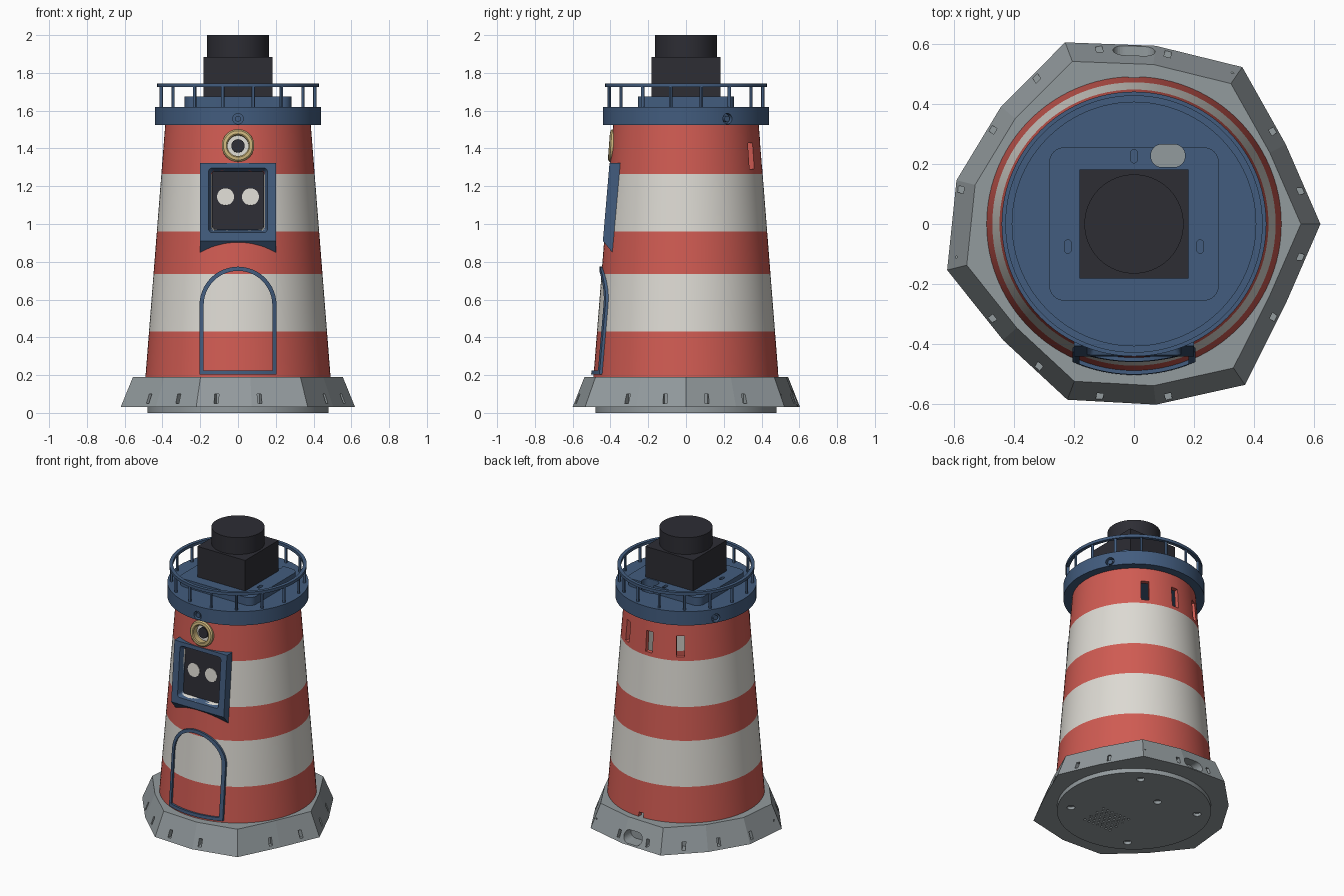
import bpy, bmesh, math
from mathutils import Matrix, Vector

if "Cube" in bpy.data.objects:
    bpy.data.objects.remove(bpy.data.objects["Cube"])

T, R = Matrix.Translation, Matrix.Rotation
PI = math.pi


def material(name, rgb):
    m = bpy.data.materials.new(name)
    m.diffuse_color = (*rgb, 1)
    m.use_nodes = True
    m.node_tree.nodes["Principled BSDF"].inputs["Base Color"].default_value = m.diffuse_color
    return m


RED = material("brick red", (0.63, 0.105, 0.085))
WHITE = material("warm white", (0.72, 0.70, 0.65))
GREY = material("stone grey", (0.29, 0.325, 0.34))
BLUE = material("navy blue", (0.055, 0.108, 0.21))
BLACK = material("charcoal", (0.026, 0.026, 0.034))
TAN = material("sand", (0.60, 0.46, 0.20))


def finish(name, bm, *mats):
    bmesh.ops.recalc_face_normals(bm, faces=bm.faces)
    me = bpy.data.meshes.new(name)
    bm.to_mesh(me)
    bm.free()
    ob = bpy.data.objects.new(name, me)
    bpy.context.collection.objects.link(ob)
    for m in mats:
        me.materials.append(m)
    return ob


def smooth(ob, angle=30):
    bpy.ops.object.select_all(action='DESELECT')
    ob.select_set(True)
    bpy.context.view_layer.objects.active = ob
    bpy.ops.object.shade_smooth_by_angle(angle=math.radians(angle))
    return ob


def loft(bm, rings, close=False, cap=True):
    """Skin equal-length rings of points."""
    vs = [[bm.verts.new(p) for p in r] for r in rings]
    n = len(vs[0])
    pairs = list(zip(vs, vs[1:])) + ([(vs[-1], vs[0])] if close else [])
    for a, b in pairs:
        for i in range(n):
            j = (i + 1) % n
            bm.faces.new((a[i], a[j], b[j], b[i]))
    if cap and not close:
        bm.faces.new(vs[0])
        bm.faces.new(vs[-1])


def lathe(bm, profile, close=False, mat=Matrix(), n=96):
    loft(bm, [[mat @ Vector((r * math.cos(2 * PI * i / n), r * math.sin(2 * PI * i / n), z))
               for i in range(n)] for r, z in profile], close)


def cyl(bm, r, z0, z1, mat=Matrix(), n=32):
    lathe(bm, [(r, z0), (r, z1)], mat=mat, n=n)


def box(bm, size, mat):
    bmesh.ops.create_cube(bm, size=1, matrix=mat @ Matrix.Diagonal((*size, 1)))


def round_rect(hx, hy, r, n=8):
    return [(sx * (hx - r) + r * math.cos(a0 + PI / 2 * k / n), sy * (hy - r) + r * math.sin(a0 + PI / 2 * k / n))
            for sx, sy, a0 in ((1, 1, 0), (-1, 1, PI / 2), (-1, -1, PI), (1, -1, 1.5 * PI)) for k in range(n + 1)]


def slab(bm, poly, z0, z1, mat=Matrix(), s0=1.0):
    loft(bm, [[mat @ Vector((x * s, y * s, z)) for x, y in poly] for z, s in ((z0, s0), (z1, 1))])


def cut(ob, bm):
    """Subtract a bmesh from an object and drop the cutter."""
    cutter = finish("cutter", bm)
    cutter.hide_render = True
    mod = ob.modifiers.new("cut", 'BOOLEAN')
    mod.operation, mod.solver, mod.object = 'DIFFERENCE', 'EXACT', cutter
    bpy.context.view_layer.objects.active = ob
    bpy.ops.object.modifier_apply(modifier=mod.name)
    bpy.data.objects.remove(cutter)


def tower_r(z):
    return 0.49 - 0.0784 * (z - 0.19)


def facing(y, z, slope=0.0784):
    """Local x right, y up the wall, z outwards from the front."""
    return T((0, y, z)) @ R(PI / 2 - math.atan(slope), 4, 'X')


def spoke(deg, r, z):
    """Local x outwards at an angle around the tower."""
    return R(math.radians(deg), 4, 'Z') @ T((r, 0, z))


WINDOW = facing(-0.4216, 1.125, 0.0854)
LENS = facing(-tower_r(1.415), 1.415)


def window_cut(bm):
    slab(bm, round_rect(0.163, 0.18, 0.02), -0.045, 0.02, WINDOW, s0=0.85)


# Tower shell with painted bands
bands = [0.18, 0.43, 0.735, 0.96, 1.265, 1.54]
bm = bmesh.new()
lathe(bm, [(tower_r(z), z) for z in bands] + [(tower_r(z) - 0.03, z) for z in reversed(bands)], close=True)
tower = finish("tower", bm, RED, WHITE)
bm = bmesh.new()
for a in (60, 90, 120):
    box(bm, (0.2, 0.05, 0.14), spoke(a, tower_r(1.36), 1.36))
box(bm, (0.035, 0.2, 0.08), T((0, 0.49, 0.18)))
window_cut(bm)
cyl(bm, 0.057, -0.1, 0.06, LENS)
cut(tower, bm)
for p in tower.data.polygons:
    p.material_index = sum(p.center.z > b for b in bands[1:-1]) % 2
smooth(tower)

# Rough thirteen-sided rock base
radii = [.62, .57, .634, .597, .646, .59, .608, .64, .582, .625, .605, .65, .57]
rock = [(r * math.cos(2 * PI * i / 13), r * math.sin(2 * PI * i / 13)) for i, r in enumerate(radii)]
bm = bmesh.new()
slab(bm, [(x * 0.895, y * 0.895) for x, y in rock], 0.03, 0.19, s0=1 / 0.895)
base = finish("rock_base", bm, GREY)
bm = bmesh.new()
for k in range(16):
    box(bm, (0.07, 0.022, 0.05), spoke(11.25 + 22.5 * k, 0.567, 0.075))
slab(bm, round_rect(0.07, 0.04, 0.039), -0.7, -0.5, T((0, 0, 0.08)) @ R(PI / 2, 4, 'X'))
cut(base, bm)

# Bottom plate with screw holes and sound holes
bm = bmesh.new()
cyl(bm, 0.48, 0, 0.035, n=96)
plate = finish("bottom_plate", bm, GREY)
bm = bmesh.new()
for k in range(4):
    cyl(bm, 0.025, -0.02, 0.02, spoke(56 + 90 * k, 0.395, 0), 20)
cyl(bm, 0.025, -0.02, 0.02, T((-0.04, 0.18, 0)), 20)
for j in range(7):
    for i in range(7 - j % 2):
        cyl(bm, 0.008, -0.02, 0.015, T((-0.04 + 0.034 * (i + 0.5 * (j % 2)), -0.28 + 0.03 * j, 0)), 8)
cut(plate, bm)
smooth(plate)

# Gallery deck and raised platform
screws = (-90, 30, 150)
bm = bmesh.new()
cyl(bm, 0.44, 1.525, 1.62, n=96)
deck = finish("gallery_deck", bm, BLUE)
bm = bmesh.new()
slab(bm, round_rect(0.282, 0.255, 0.05), 1.61, 1.675)
platform = finish("platform", bm, BLUE)


def port(bm):
    slab(bm, round_rect(0.057, 0.038, 0.037), 1.45, 1.75, T((0.113, 0.227, 0)))


bm = bmesh.new()
port(bm)
for a in screws:
    cyl(bm, 0.028, -0.03, 0.03, spoke(a, 0.44, 1.557) @ R(PI / 2, 4, 'Y'), 24)
cut(deck, bm)
bm = bmesh.new()
port(bm)
for x, y in ((0, 0.225), (-0.22, -0.075), (0.22, -0.075)):
    slab(bm, round_rect(0.011, 0.022, 0.0105), 1.655, 1.7, T((x, y, 0)))
cut(platform, bm)
smooth(deck)
smooth(platform)
bm = bmesh.new()
for a in screws:
    cyl(bm, 0.016, -0.04, -0.005, spoke(a, 0.44, 1.557) @ R(PI / 2, 4, 'Y'), 20)
smooth(finish("deck_screws", bm, BLUE))

# Railing
bm = bmesh.new()
lathe(bm, [(0.405, 1.725), (0.428, 1.725), (0.428, 1.745), (0.405, 1.745)], close=True)
smooth(finish("hand_rail", bm, BLUE))
bm = bmesh.new()
for k in range(16):
    cyl(bm, 0.009, 1.61, 1.73, spoke(11.25 + 22.5 * k, 0.414, 0), 12)
smooth(finish("rail_posts", bm, BLUE))

# Lamp housing
bm = bmesh.new()
box(bm, (0.364, 0.364, 0.225), T((0, 0, 1.7725)))
finish("lamp_box", bm, BLACK)
bm = bmesh.new()
cyl(bm, 0.165, 1.87, 2.0, n=64)
smooth(finish("lamp_cap", bm, BLACK))

# Window frame with sloped underside, dark panel and two round lights
bm = bmesh.new()
side = [(-0.405, 1.322), (-0.335, 1.322), (-0.37, 0.826), (-0.44, 0.91)]
loft(bm, [[(x, y, z) for y, z in side] for x in (-0.2, 0.2)])
frame = finish("window_frame", bm, BLUE)
bm = bmesh.new()
window_cut(bm)
cut(frame, bm)
bm = bmesh.new()
slab(bm, round_rect(0.137, 0.158, 0.02), -0.06, -0.035, WINDOW @ T((0, 0.006, 0)))
finish("window_panel", bm, BLACK)
bm = bmesh.new()
for x in (-0.066, 0.066):
    cyl(bm, 0.045, -0.04, -0.032, WINDOW @ T((x, 0.022, 0)))
smooth(finish("window_lights", bm, WHITE))

# Round porthole
bm = bmesh.new()
lathe(bm, [(0.056, -0.035), (0.056, 0.01), (0.062, 0.014), (0.078, 0.012), (0.086, 0.004), (0.086, -0.035)],
      True, LENS, 48)
smooth(finish("porthole_ring", bm, TAN))
bm = bmesh.new()
cyl(bm, 0.0575, -0.05, -0.03, LENS)
smooth(finish("porthole_back", bm, WHITE))
bm = bmesh.new()
cyl(bm, 0.035, -0.05, -0.012, LENS)
smooth(finish("porthole_lens", bm, BLACK))


# Arched door trim wrapped around the wall
def door_outline(h, z0, d):
    pts = [(h * math.cos(PI * k / 24), 0.57 + h * math.sin(PI * k / 24)) for k in range(25)]
    pts += [(h * (k / 8 - 1), z0) for k in range(17)]
    return [(x, -math.sqrt((tower_r(z) + d) ** 2 - x * x), z) for x, z in pts]


bm = bmesh.new()
loft(bm, [door_outline(h, z, d) for h, z, d in
          ((0.204, 0.203, -0.01), (0.204, 0.203, 0.013), (0.182, 0.225, 0.013), (0.182, 0.225, -0.01))], close=True)
smooth(finish("door_trim", bm, BLUE))
